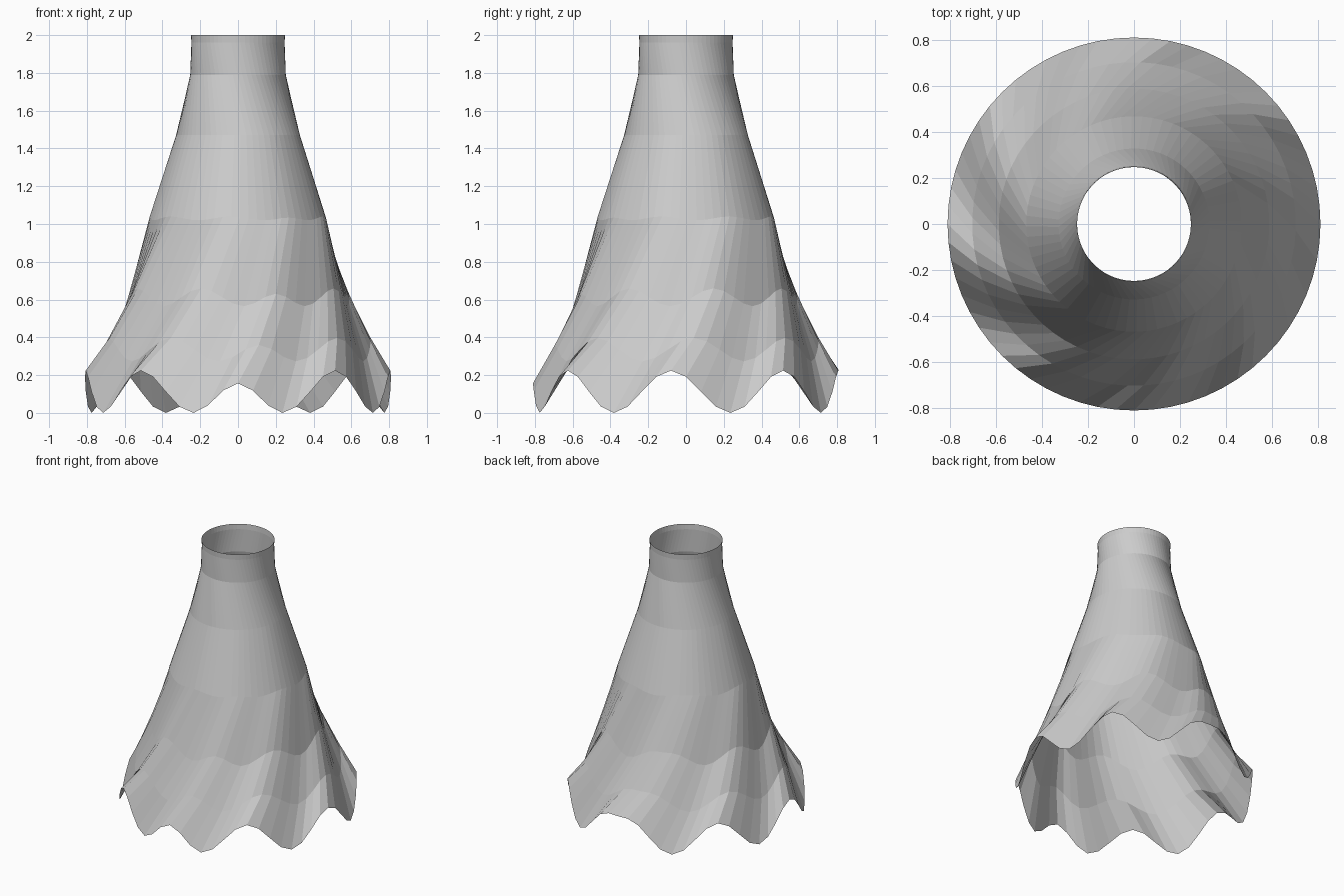
import bpy, bmesh, math

if "Cube" in bpy.data.objects:
    bpy.data.objects.remove(bpy.data.objects["Cube"])

SIDES = 64

# ring profile: radius, middle height, hem wave amplitude, twist in degrees
RINGS = [
    (0.810, 0.112, 0.112, 0),
    (0.703, 0.335, 0.062, 9),
    (0.588, 0.612, 0.047, 20),
    (0.468, 1.030, 0.010, 35),
    (0.328, 1.470, 0.000, 36),
    (0.253, 1.790, 0.000, 22),
    (0.247, 1.960, 0.000, 14),
    (0.249, 2.000, 0.000, 14),
]


def scallop(deg):
    """Wave mirrored about the front seam: -1 at the points, +1 in the arches."""
    t = abs((deg + 180) % 360 - 180)
    w = math.cos(2 * math.pi * (t - 39.4) / 45)
    if t < 17:
        w = -1 + 1.4 * (0.5 + 0.5 * math.cos(math.pi * t / 17))
    elif t > 174:
        w = 1.0
    return w


# twisted open cone with a scalloped hem
bm = bmesh.new()
loops = []
for radius, height, amp, twist in RINGS:
    loop = []
    for i in range(SIDES):
        t = 360 * i / SIDES
        a = math.radians(t + twist - 90)
        loop.append(bm.verts.new((radius * math.cos(a), radius * math.sin(a),
                                  height + amp * scallop(t))))
    loops.append(loop)

for low, high in zip(loops, loops[1:]):
    for i in range(SIDES):
        j = (i + 1) % SIDES
        bm.faces.new((low[i], low[j], high[j], high[i]))

mesh = bpy.data.meshes.new("skirt")
bm.to_mesh(mesh)
bm.free()

skirt = bpy.data.objects.new("skirt", mesh)
bpy.context.collection.objects.link(skirt)

# rest the hem points on the ground
lowest = min(v.co.z for v in mesh.vertices)
for v in mesh.vertices:
    if v.co.z < 0.3:
        v.co.z -= lowest
